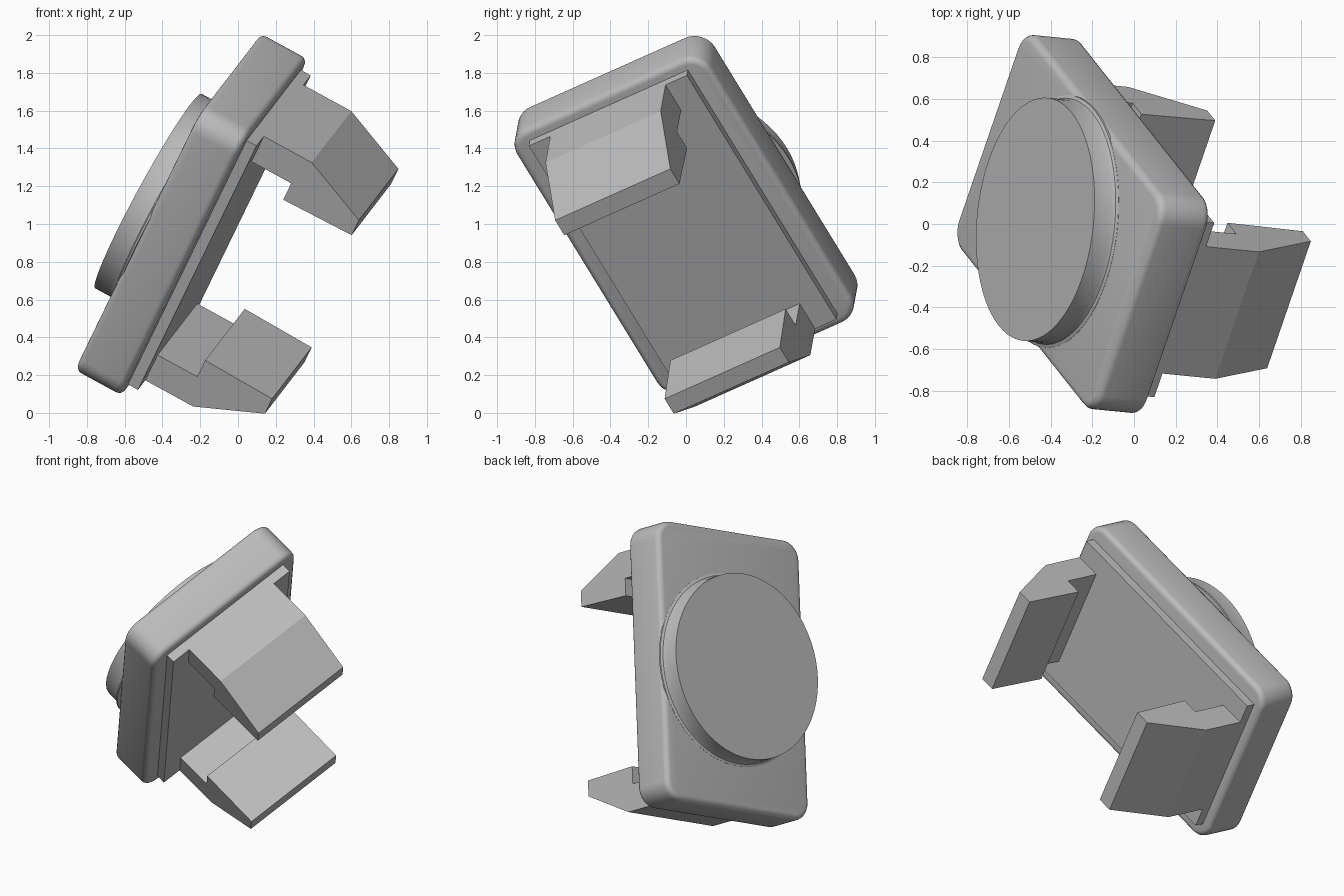
import bpy, bmesh, math
from mathutils import Matrix, Vector

cube = bpy.data.objects.get("Cube")
if cube:
    bpy.data.objects.remove(cube, do_unlink=True)

grey = bpy.data.materials.new("plain_grey")
grey.use_nodes = True
colour = (0.5, 0.5, 0.5, 1)
grey.diffuse_color = colour
grey.node_tree.nodes["Principled BSDF"].inputs["Base Color"].default_value = colour

# Tilted frame: local x = plate length, y = plate width, z = towards the disc
normal = Vector((-0.874, 0.087, 0.478)).normalized()
across = Vector((0.299, 0.871, 0.389))
across = (across - normal * across.dot(normal)).normalized()
along = across.cross(normal)
frame = Matrix((along, across, normal)).transposed().to_4x4()
frame.translation = (-0.247, 0, 1.05)


def finish(name, bm, smooth=False):
    bmesh.ops.recalc_face_normals(bm, faces=bm.faces[:])
    mesh = bpy.data.meshes.new(name)
    bm.to_mesh(mesh)
    bm.free()
    mesh.materials.append(grey)
    obj = bpy.data.objects.new(name, mesh)
    bpy.context.collection.objects.link(obj)
    obj.matrix_world = frame
    if smooth:
        bpy.ops.object.select_all(action='DESELECT')
        obj.select_set(True)
        bpy.context.view_layer.objects.active = obj
        bpy.ops.object.shade_smooth_by_angle(angle=math.radians(35))
    return obj


def box(half_x, half_y, low, high):
    bm = bmesh.new()
    bmesh.ops.create_cube(bm, size=1)
    bmesh.ops.scale(bm, vec=(2 * half_x, 2 * half_y, high - low), verts=bm.verts)
    bmesh.ops.translate(bm, vec=(0, 0, (low + high) / 2), verts=bm.verts)
    return bm


# Main plate: rounded corners, then softened rims
bm = box(0.885, 0.59, -0.14, 0.14)
corners = [e for e in bm.edges if abs(e.verts[0].co.z - e.verts[1].co.z) > 0.1]
bmesh.ops.bevel(bm, geom=corners, offset=0.12, segments=8, affect='EDGES', profile=0.5)
rims = [e for e in bm.edges if abs(e.verts[0].co.z - e.verts[1].co.z) < 0.01]
bmesh.ops.bevel(bm, geom=rims, offset=0.035, segments=4, affect='EDGES', profile=0.5)
finish("main_plate", bm, True)

# Thin raised panel behind the plate
finish("back_panel", box(0.82, 0.48, -0.2, -0.13))

# Round disc with a small flare at its foot
bm = bmesh.new()
profile = [(0, 0.13), (0.61, 0.13), (0.61, 0.141), (0.594, 0.148), (0.587, 0.165), (0.587, 0.26), (0, 0.26)]
points = [bm.verts.new((r, 0, z)) for r, z in profile]
edges = [bm.edges.new(pair) for pair in zip(points, points[1:])]
bmesh.ops.spin(bm, geom=points + edges, cent=(0, 0, 0), axis=(0, 0, 1),
               angle=math.tau, steps=72, use_duplicate=False)
bmesh.ops.remove_doubles(bm, verts=bm.verts[:], dist=0.0005)
finish("round_disc", bm, True)

# Pair of hooked clips, mirrored along the plate length
hook = [(0.82, -0.19), (0.82, -0.49), (0.65, -0.85), (0.55, -0.85),
        (0.54, -0.44), (0.65, -0.44), (0.65, -0.19)]
for name, side in (("upper_clip", 1), ("lower_clip", -1)):
    bm = bmesh.new()
    face = bm.faces.new([bm.verts.new((side * x, -0.35, z)) for x, z in hook])
    result = bmesh.ops.extrude_face_region(bm, geom=[face])
    moved = [v for v in result["geom"] if isinstance(v, bmesh.types.BMVert)]
    bmesh.ops.translate(bm, vec=(0, 0.7, 0), verts=moved)
    finish(name, bm)
